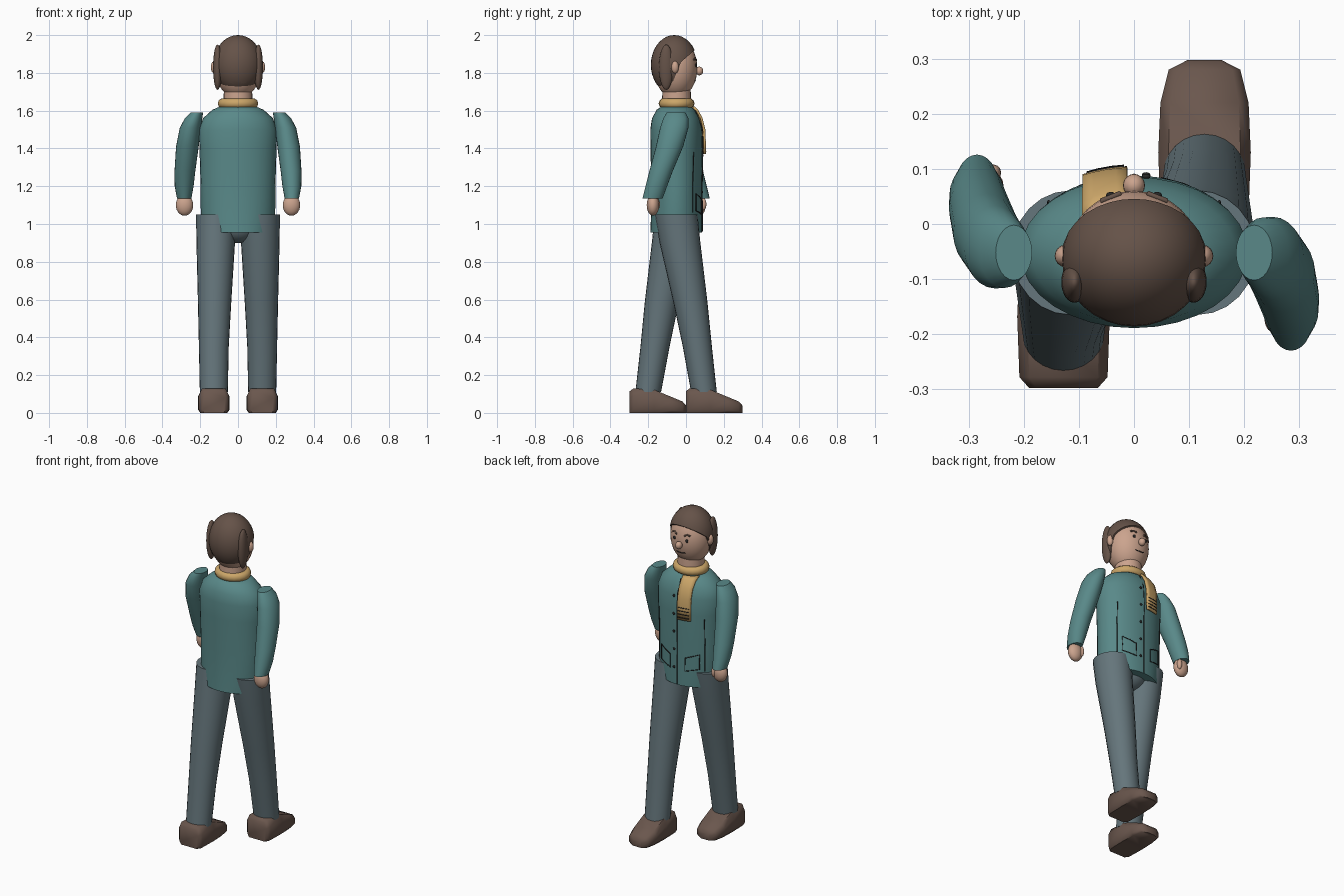
import bpy, bmesh, math
from mathutils import Vector

if "Cube" in bpy.data.objects:
    bpy.data.objects.remove(bpy.data.objects["Cube"])


def material(name, r, g, b):
    m = bpy.data.materials.new(name)
    m.use_nodes = True
    m.diffuse_color = (r, g, b, 1)
    bsdf = m.node_tree.nodes["Principled BSDF"]
    bsdf.inputs["Base Color"].default_value = (r, g, b, 1)
    bsdf.inputs["Roughness"].default_value = 0.8
    return m


TEAL = material("teal cloth", 0.10, 0.25, 0.25)
GREY = material("grey trousers", 0.13, 0.18, 0.20)
BROWN = material("brown hair", 0.13, 0.085, 0.065)
LEATHER = material("brown leather", 0.145, 0.095, 0.075)
SKIN = material("skin", 0.60, 0.37, 0.27)
TAN = material("tan scarf", 0.60, 0.38, 0.14)
DARK = material("dark trim", 0.02, 0.02, 0.02)


def finish(name, bm, mat, angle=40):
    bmesh.ops.recalc_face_normals(bm, faces=bm.faces)
    mesh = bpy.data.meshes.new(name)
    bm.to_mesh(mesh)
    bm.free()
    ob = bpy.data.objects.new(name, mesh)
    bpy.context.collection.objects.link(ob)
    mesh.materials.append(mat)
    bpy.ops.object.select_all(action='DESELECT')
    ob.select_set(True)
    bpy.context.view_layer.objects.active = ob
    bpy.ops.object.shade_smooth_by_angle(angle=math.radians(angle))
    return ob


def loft(name, rings, mat, sides=24):
    """Skin capped horizontal ellipses given as (x, y, z, rx, ry)."""
    bm = bmesh.new()
    loops = []
    for x, y, z, rx, ry in rings:
        loops.append([bm.verts.new((x + rx * math.cos(a), y + ry * math.sin(a), z))
                      for a in (math.tau * i / sides for i in range(sides))])
    for low, high in zip(loops, loops[1:]):
        for i in range(sides):
            j = (i + 1) % sides
            bm.faces.new((low[i], low[j], high[j], high[i]))
    bm.faces.new(loops[0])
    bm.faces.new(loops[-1])
    return finish(name, bm, mat)


def ellipsoid(name, centre, radii, mat, cut=None, segs=24):
    """Ball, optionally trimmed to the positive side of a (point, normal) plane."""
    bm = bmesh.new()
    bmesh.ops.create_uvsphere(bm, u_segments=segs, v_segments=segs // 2 + 2, radius=1)
    for v in bm.verts:
        v.co = Vector(c + r * p for c, r, p in zip(centre, radii, v.co))
    if cut:
        geom = bm.verts[:] + bm.edges[:] + bm.faces[:]
        bmesh.ops.bisect_plane(bm, geom=geom, plane_co=cut[0], plane_no=cut[1], clear_inner=True)
        bmesh.ops.holes_fill(bm, edges=[e for e in bm.edges if e.is_boundary])
    return finish(name, bm, mat)


def trim(name, points, mat=DARK, radius=0.0025):
    """Thin piping along a polyline."""
    curve = bpy.data.curves.new(name, 'CURVE')
    curve.dimensions = '3D'
    curve.bevel_depth = radius
    curve.bevel_resolution = 1
    curve.use_fill_caps = True
    spline = curve.splines.new('POLY')
    spline.points.add(len(points) - 1)
    for p, co in zip(spline.points, points):
        p.co = (*co, 1)
    ob = bpy.data.objects.new(name, curve)
    bpy.context.collection.objects.link(ob)
    curve.materials.append(mat)


# Jacket body
JACKET = [(0, -0.052, 0.955, 0.18, 0.137), (0, -0.05, 1.05, 0.197, 0.135),
          (0, -0.05, 1.2, 0.198, 0.134), (0, -0.05, 1.4, 0.204, 0.138),
          (0, -0.052, 1.5, 0.207, 0.137), (0, -0.055, 1.56, 0.185, 0.125),
          (0, -0.055, 1.605, 0.135, 0.10), (0, -0.052, 1.62, 0.10, 0.08)]
loft("jacket_body", JACKET, TEAL, 32)


def chest(x, z, gap=0.002):
    """Point on the front surface of the jacket."""
    for a, b in zip(JACKET, JACKET[1:]):
        if a[2] <= z <= b[2]:
            t = (z - a[2]) / (b[2] - a[2])
            y, rx, ry = (a[i] + t * (b[i] - a[i]) for i in (1, 3, 4))
            return (x, y + ry * math.sqrt(max(0, 1 - (x / rx) ** 2)) + gap, z)


# Jacket trim: opening, buttons, pockets and side seams
trim("jacket_opening", [chest(0, 0.96 + 0.08 * i) for i in range(9)])
for i in range(5):
    ellipsoid(f"button_{i + 1}", chest(0.022, 1.06 + 0.11 * i), (0.008, 0.005, 0.008), DARK, segs=12)
for side, s in (("left", 1), ("right", -1)):
    trim(f"{side}_side_seam", [chest(s * 0.155, 1.06 + 0.08 * i) for i in range(5)])
    outline = [(0.05, 1.13), (0.09, 1.145), (0.13, 1.16), (0.13, 1.11),
               (0.13, 1.07), (0.09, 1.06), (0.05, 1.05), (0.05, 1.13)]
    trim(f"{side}_pocket", [chest(s * x, z) for x, z in outline])

# Arms swing opposite to the legs
for side, s in (("left", 1), ("right", -1)):
    swing = -1 if s > 0 else 1
    profile = [(0.285, 0.125, 1.135, 0.038, 0.053), (0.285, 0.105, 1.2, 0.05, 0.057),
               (0.281, 0.08, 1.28, 0.055, 0.062), (0.268, 0.035, 1.41, 0.06, 0.072),
               (0.252, 0.01, 1.51, 0.056, 0.075), (0.235, 0.002, 1.56, 0.046, 0.066),
               (0.218, 0, 1.59, 0.033, 0.05)]
    loft(f"{side}_sleeve", [(s * x, -0.052 + swing * y, z, rx, ry)
                            for x, y, z, rx, ry in profile], TEAL)
    hand_y = -0.052 + swing * 0.123
    ellipsoid(f"{side}_hand", (s * 0.283, hand_y, 1.1), (0.046, 0.033, 0.056), SKIN)
    ellipsoid(f"{side}_thumb", (s * 0.255, hand_y + 0.022, 1.105), (0.014, 0.015, 0.032), SKIN, segs=12)

# Trousers
ellipsoid("trouser_seat", (0, -0.052, 0.99), (0.11, 0.10, 0.092), GREY)
for side, s, ankle in (("left", 1, 0.095), ("right", -1, -0.2)):
    loft(f"{side}_trouser_leg", [
        (s * 0.128, ankle, 0.11, 0.074, 0.068),
        (s * 0.128, ankle * 0.76 - 0.012, 0.35, 0.079, 0.077),
        (s * 0.124, ankle * 0.52 - 0.025, 0.58, 0.088, 0.09),
        (s * 0.118, ankle * 0.14 - 0.045, 0.9, 0.102, 0.108),
        (s * 0.115, -0.052, 1.05, 0.107, 0.113)], GREY)

# Shoes: rounded boxes with a sloping, narrowing toe, lofted heel to toe
for side, s, heel in (("left", 1, 0), ("right", -1, -0.298)):
    bm = bmesh.new()
    loops = []
    for y, half, top in ((0, 0.062, 0.115), (0.02, 0.08, 0.13), (0.13, 0.084, 0.122),
                         (0.22, 0.08, 0.085), (0.28, 0.065, 0.06), (0.298, 0.03, 0.04)):
        shape = [(-0.85, 0), (0.85, 0), (1, 0.15), (1, 0.7), (0.78, 1), (-0.78, 1), (-1, 0.7), (-1, 0.15)]
        loops.append([bm.verts.new((s * 0.128 + half * px, heel + y, top * pz)) for px, pz in shape])
    for a, b in zip(loops, loops[1:]):
        for i in range(8):
            j = (i + 1) % 8
            bm.faces.new((a[i], a[j], b[j], b[i]))
    bm.faces.new(loops[0])
    bm.faces.new(loops[-1])
    finish(f"{side}_shoe", bm, LEATHER, 50)

# Neck and head
HEAD, HEAD_R = (0, -0.055, 1.825), (0.121, 0.115, 0.16)
loft("neck", [(0, -0.05, 1.6, 0.078, 0.078), (0, -0.05, 1.74, 0.074, 0.074)], SKIN)
ellipsoid("head", HEAD, HEAD_R, SKIN, segs=32)


def face(x, z, gap=0.002):
    """Point on the front of the head."""
    q = 1 - (x / HEAD_R[0]) ** 2 - ((z - HEAD[2]) / HEAD_R[2]) ** 2
    return (x, HEAD[1] + HEAD_R[1] * math.sqrt(q) + gap, z)


# Hair: crown above the forehead line, back behind the ears, and side locks
HAIR, HAIR_R = (0, -0.062, 1.843), (0.131, 0.124, 0.157)
ellipsoid("hair_crown", HAIR, HAIR_R, BROWN, ((0, 0.045, 1.92), (0, -0.66, 0.75)), 32)
ellipsoid("hair_back", HAIR, HAIR_R, BROWN, ((0, -0.05, 1.8), (0, -0.92, 0.38)), 32)
for side, s in (("left", 1), ("right", -1)):
    ellipsoid(f"{side}_hair_lock", (s * 0.108, -0.105, 1.83), (0.024, 0.038, 0.12), BROWN)
    ellipsoid(f"{side}_ear", (s * 0.125, -0.058, 1.83), (0.019, 0.02, 0.033), SKIN, segs=16)
    ellipsoid(f"{side}_eye", face(s * 0.042, 1.84, 0), (0.009, 0.006, 0.01), DARK, segs=12)
    trim(f"{side}_eyebrow", [face(s * 0.025, 1.868), face(s * 0.042, 1.876), face(s * 0.06, 1.87)],
         BROWN, 0.005)
ellipsoid("nose", (0, 0.07, 1.81), (0.02, 0.021, 0.023), SKIN, segs=16)
trim("mouth", [face(x, 1.757 + 4 * x * x) for x in (-0.03, -0.015, 0, 0.015, 0.03)])

# Scarf: ring and hanging tail with a striped end
bm = bmesh.new()
rows = []
for i in range(20):
    a = math.tau * i / 20
    rows.append([bm.verts.new(((0.082 + 0.025 * math.cos(b)) * math.cos(a),
                               -0.05 + (0.07 + 0.025 * math.cos(b)) * math.sin(a),
                               1.638 + 0.027 * math.sin(b)))
                 for b in (math.tau * k / 10 for k in range(10))])
for i in range(20):
    for k in range(10):
        n, m = (i + 1) % 20, (k + 1) % 10
        bm.faces.new((rows[i][k], rows[n][k], rows[n][m], rows[i][m]))
finish("scarf_ring", bm, TAN)

bm = bmesh.new()
rows = [[bm.verts.new(chest(-0.092 + 0.02 * k, z, 0.012)) for k in range(5)]
        for z in (1.37, 1.44, 1.5, 1.56, 1.6, 1.618)]
for a, b in zip(rows, rows[1:]):
    for k in range(4):
        bm.faces.new((a[k], a[k + 1], b[k + 1], b[k]))
tail = finish("scarf_tail", bm, TAN)
thick = tail.modifiers.new("thickness", 'SOLIDIFY')
thick.thickness = 0.012
thick.offset = 0
for i in range(4):
    trim(f"scarf_stripe_{i + 1}", [chest(x, 1.385 + 0.02 * i, 0.018)
                                   for x in (-0.086, -0.065, -0.04, -0.018)])
